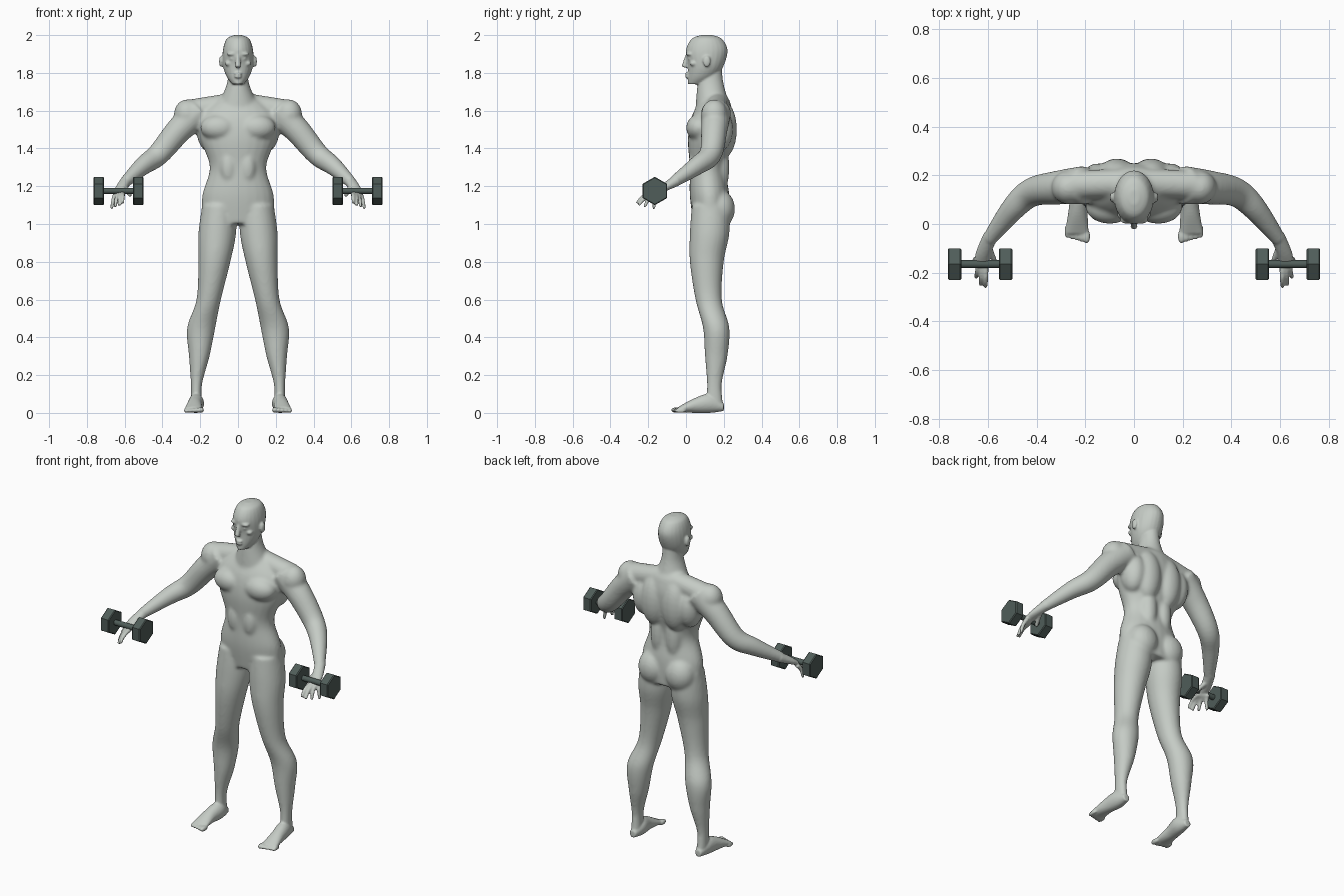
import bpy
import bmesh
import math
from mathutils import Vector

BOTH, MIDDLE = (1, -1), (1,)
X, Y, Z = Vector((1, 0, 0)), Vector((0, 1, 0)), Vector((0, 0, 1))

cube = bpy.data.objects.get("Cube")
if cube:
    bpy.data.objects.remove(cube, do_unlink=True)


def make_material(name, colour):
    material = bpy.data.materials.new(name)
    material.use_nodes = True
    material.diffuse_color = (*colour, 1)
    material.node_tree.nodes["Principled BSDF"].inputs["Base Color"].default_value = (*colour, 1)
    return material


def spline(rows, steps):
    """Resample rows of numbers with a Catmull-Rom curve."""
    result = []
    for i in range(len(rows) - 1):
        window = [rows[max(i - 1, 0)], rows[i], rows[i + 1], rows[min(i + 2, len(rows) - 1)]]
        for step in range(steps):
            t = step / steps
            result.append([b + t / 2 * (c - a + t * (2 * a - 5 * b + 4 * c - d + t * (3 * (b - c) + d - a)))
                           for a, b, c, d in zip(*window)])
    return result + [list(rows[-1])]


def loft(bm, rows, normal=None, sides=BOTH, steps=6, count=24):
    """Skin rings given as x, y, z and one or two radii; rings follow the path unless a normal is given."""
    rows = spline([row if len(row) > 4 else (*row, row[-1]) for row in rows], steps)
    centres = [Vector(row[:3]) for row in rows]
    reference = X if normal in (Y, Z) else Z
    for side in sides:
        rings = []
        for i, (centre, row) in enumerate(zip(centres, rows)):
            ahead, behind = centres[min(i + 1, len(rows) - 1)], centres[max(i - 1, 0)]
            axis = normal or (ahead - behind).normalized()
            u = (reference - axis * reference.dot(axis)).normalized()
            v = axis.cross(u)
            ring = []
            for k in range(count):
                angle = math.tau * k / count
                point = centre + u * (math.cos(angle) * row[3]) + v * (math.sin(angle) * row[4])
                ring.append(bm.verts.new((point.x * side, point.y, point.z)))
            rings.append(ring)
        for lower, upper in zip(rings, rings[1:]):
            for k in range(count):
                bm.faces.new((lower[k - 1], lower[k], upper[k], upper[k - 1]))
        bm.faces.new(rings[0])
        bm.faces.new(rings[-1])


def slab(z, left, right, front, back):
    """Horizontal section given by its limits."""
    return ((left + right) / 2, (front + back) / 2, z, (right - left) / 2, (back - front) / 2)


def column(bm, rows):
    """Central form from height, half width, front and back."""
    loft(bm, [slab(z, -half, half, front, back) for z, half, front, back in rows], Z, MIDDLE)


def blob(bm, centre, radii, sides=BOTH):
    """Ellipsoid muscle or feature."""
    for side in sides:
        made = bmesh.ops.create_uvsphere(bm, u_segments=20, v_segments=12, radius=1)
        for vert in made["verts"]:
            vert.co = Vector([c + r * p for c, r, p in zip(centre, radii, vert.co)])
            vert.co.x *= side


def finish(bm, name, material):
    bmesh.ops.recalc_face_normals(bm, faces=bm.faces[:])
    mesh = bpy.data.meshes.new(name)
    bm.to_mesh(mesh)
    bm.free()
    mesh.materials.append(material)
    obj = bpy.data.objects.new(name, mesh)
    bpy.context.collection.objects.link(obj)
    return obj


def fuse(obj, voxel, rounds):
    """Merge overlapping parts into one skin and relax it."""
    remesh = obj.modifiers.new("Fuse", "REMESH")
    remesh.mode = "VOXEL"
    remesh.voxel_size = voxel
    relax = obj.modifiers.new("Relax", "SMOOTH")
    relax.factor = 0.5
    relax.iterations = rounds
    graph = bpy.context.evaluated_depsgraph_get()
    mesh = bpy.data.meshes.new_from_object(obj.evaluated_get(graph))
    obj.modifiers.clear()
    obj.data = mesh


skin = make_material("pale grey skin", (0.56, 0.6, 0.56))
iron = make_material("dark iron", (0.08, 0.11, 0.1))

# Trunk, neck and shoulder slope
bm = bmesh.new()
column(bm, [(1.66, 0.12, 0.08, 0.23), (1.57, 0.21, 0.03, 0.25), (1.45, 0.2, 0.01, 0.24),
            (1.3, 0.15, 0.02, 0.21), (1.15, 0.19, 0.02, 0.23), (1, 0.19, 0.04, 0.23)])
column(bm, [(1.84, 0.05, 0.08, 0.19), (1.74, 0.06, 0.06, 0.2), (1.6, 0.12, 0.05, 0.24)])
loft(bm, [(0, 0.17, 1.64, 0.06), (0.25, 0.16, 1.6, 0.06)])

# Trunk muscles
chest = (0.1, 0.07, 1.51), (0.1, 0.07, 0.07)
shoulder = (0.27, 0.15, 1.58), (0.07, 0.07, 0.08)
flank = (0.15, 0.17, 1.5), (0.07, 0.08, 0.12)
upper_back = (0.07, 0.2, 1.5), (0.08, 0.07, 0.15)
lower_back = (0.05, 0.18, 1.3), (0.05, 0.05, 0.15)
buttock = (0.09, 0.18, 1.08), (0.09, 0.08, 0.1)
belly = (0.05, 0.06, 1.3), (0.05, 0.05, 0.1)
for centre, radii in (chest, shoulder, flank, upper_back, lower_back, buttock, belly):
    blob(bm, centre, radii)

# Legs
thigh = [(1.1, 0.01, 0.19, 0.03, 0.23), (0.95, 0.01, 0.21, 0.02, 0.23), (0.8, 0.04, 0.21, 0.02, 0.2)]
knee = [(0.6, 0.09, 0.22, 0.05, 0.19)]
calf = [(0.45, 0.12, 0.27, 0.09, 0.23), (0.3, 0.15, 0.26, 0.1, 0.22)]
ankle = [(0.15, 0.19, 0.25, 0.11, 0.19), (0.03, 0.19, 0.25, 0.1, 0.2)]
loft(bm, [slab(*row) for row in thigh + knee + calf + ankle], Z)

# Arms
upper_arm = [(0.2, 0.16, 1.6, 0.08), (0.31, 0.15, 1.5, 0.07)]
elbow = [(0.42, 0.13, 1.37, 0.06)]
forearm = [(0.5, 0.06, 1.31, 0.05), (0.6, -0.07, 1.22, 0.03)]
loft(bm, upper_arm + elbow + forearm)
core = finish(bm, "core", skin)
fuse(core, 0.009, 8)

# Fine parts are added to the relaxed core
bm = bmesh.new()
bm.from_mesh(core.data)
bpy.data.objects.remove(core, do_unlink=True)

# Head and face
column(bm, [(2, 0.02, 0.08, 0.14), (1.98, 0.06, 0.03, 0.19), (1.92, 0.08, 0, 0.22),
            (1.84, 0.08, 0.01, 0.2), (1.78, 0.06, 0.01, 0.16), (1.74, 0.03, 0.01, 0.1)])
loft(bm, [(0, 0.01, 1.9, 0.01), (0, -0.01, 1.83, 0.015)], sides=MIDDLE)
for lip_height in (1.78, 1.795):
    blob(bm, (0, 0.005, lip_height), (0.02, 0.01, 0.007), MIDDLE)
brow = (0.03, 0.02, 1.9), (0.03, 0.02, 0.01)
eye = (0.03, 0.02, 1.875), (0.015, 0.01, 0.007)
cheek = (0.05, 0.04, 1.85), (0.02, 0.02, 0.015)
ear = (0.09, 0.11, 1.86), (0.01, 0.02, 0.03)
for centre, radii in (brow, eye, cheek, ear):
    blob(bm, centre, radii)

# Feet and toes
heel = [(0.22, 0.2, 0.03, 0.02), (0.22, 0.13, 0.05, 0.04, 0.05)]
instep = [(0.23, 0.05, 0.04, 0.04), (0.235, -0.04, 0.017, 0.05, 0.015)]
loft(bm, heel + instep, Y)
for toe in range(5):
    size = 0.015 - 0.001 * toe
    blob(bm, (0.195 + 0.02 * toe, -0.05 + 0.005 * toe, size), (size, 0.03, size))

# Palms, fingers and thumbs
loft(bm, [(0.59, -0.05, 1.23, 0.03), (0.62, -0.12, 1.19, 0.02, 0.03), (0.63, -0.17, 1.16, 0.01, 0.03)])
for finger in range(4):
    base = Vector((0.61 + 0.013 * finger, -0.17 + 0.01 * finger, 1.16))
    tip = Vector((0.61 + 0.02 * finger, -0.26 + 0.01 * finger ** 2, 1.11 - 0.01 * finger))
    knuckle = (base + tip) / 2 + (Z - Y) / 100
    loft(bm, [(*base, 0.012), (*knuckle, 0.011), (*tip, 0.008)], count=12)
loft(bm, [(0.6, -0.09, 1.2, 0.015), (0.57, -0.16, 1.15, 0.01)], count=12)
figure = finish(bm, "figure", skin)
fuse(figure, 0.006, 2)
figure.data.shade_smooth()

# Hexagonal dumbbells with chamfered heads, pointed at the top
for name, side in (("left_dumbbell", 1), ("right_dumbbell", -1)):
    bm = bmesh.new()
    for start in (0.5, 0.71):
        chamfered = [(0, 0.07), (0.005, 0.075), (0.05, 0.075), (0.055, 0.07)]
        loft(bm, [(start + depth, -0.165, 1.175, radius) for depth, radius in chamfered],
             X, (side,), steps=1, count=6)
    loft(bm, [(end, -0.165, 1.175, 0.016) for end in (0.54, 0.72)], X, (side,), steps=1)
    dumbbell = finish(bm, name, iron)
    bpy.ops.object.select_all(action="DESELECT")
    dumbbell.select_set(True)
    bpy.context.view_layer.objects.active = dumbbell
    bpy.ops.object.shade_smooth_by_angle(angle=math.radians(30))
